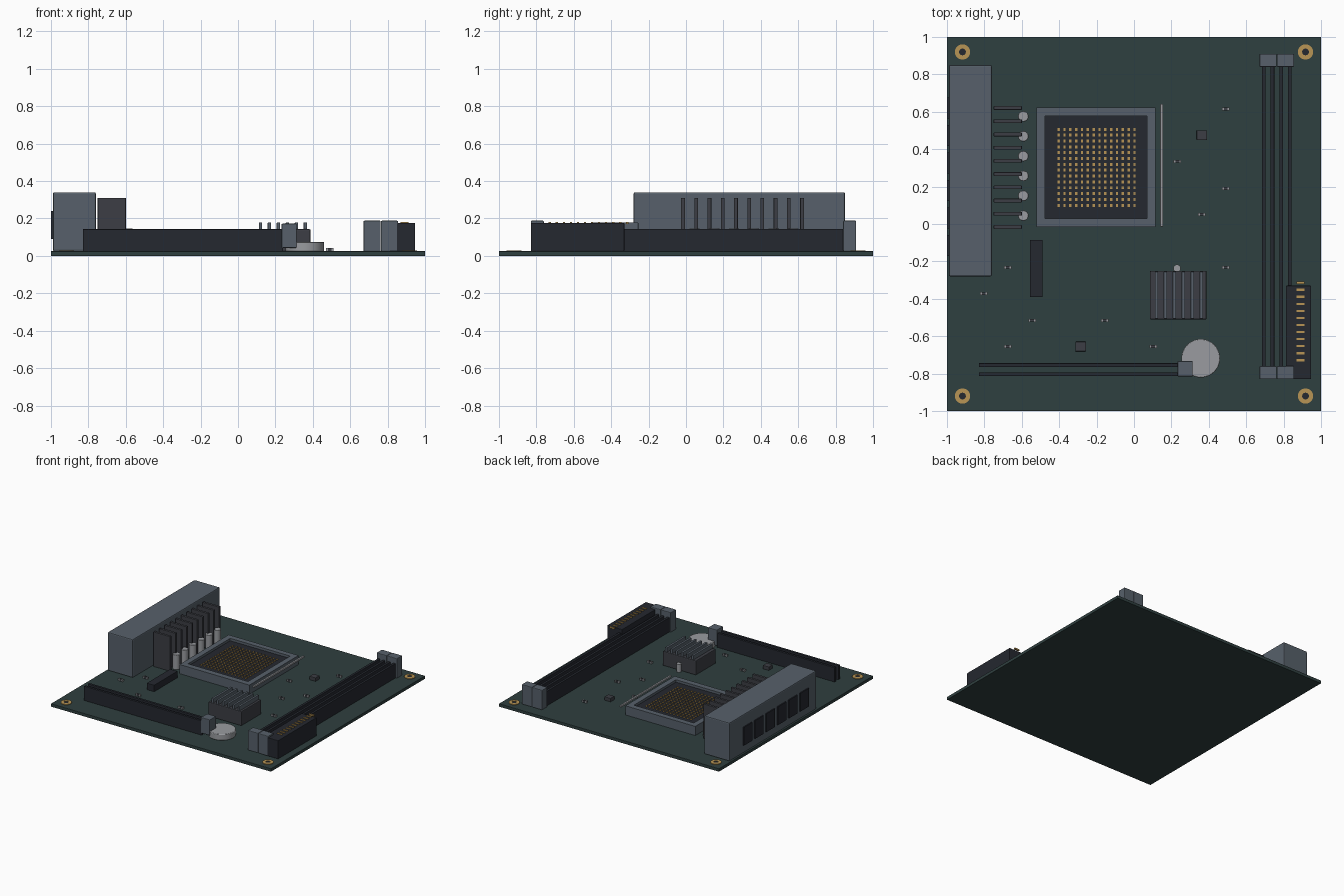
import bpy, bmesh
from mathutils import Matrix, Vector

if "Cube" in bpy.data.objects:
    bpy.data.objects.remove(bpy.data.objects["Cube"])


def mat(name, r, g, b):
    m = bpy.data.materials.new(name)
    m.diffuse_color = (r, g, b, 1)
    m.use_nodes = True
    m.node_tree.nodes["Principled BSDF"].inputs["Base Color"].default_value = m.diffuse_color
    return m


GREEN = mat("board_green", .028, .05, .05)
STEEL = mat("steel_grey", .095, .118, .145)
DARK = mat("dark_plastic", .018, .021, .029)
FIN = mat("dark_metal", .045, .048, .058)
GOLD = mat("gold", .48, .3, .09)
LIGHT = mat("bright_metal", .32, .33, .35)
TOP = 0.025


def finish(bm, name, material, bevel=0, smooth=False):
    me = bpy.data.meshes.new(name)
    bm.to_mesh(me)
    bm.free()
    ob = bpy.data.objects.new(name, me)
    bpy.context.collection.objects.link(ob)
    me.materials.append(material)
    if bevel:
        mod = ob.modifiers.new("bevel", 'BEVEL')
        mod.width, mod.segments = bevel, 2
    if smooth:
        bpy.ops.object.select_all(action='DESELECT')
        bpy.context.view_layer.objects.active = ob
        ob.select_set(True)
        bpy.ops.object.shade_smooth_by_angle()
    return ob


def boxes(name, material, items, bevel=0):
    """Each item is x0, x1, y0, y1, z0, z1."""
    bm = bmesh.new()
    for x0, x1, y0, y1, z0, z1 in items:
        m = Matrix.Translation(((x0 + x1) / 2, (y0 + y1) / 2, (z0 + z1) / 2))
        m = m @ Matrix.Diagonal((x1 - x0, y1 - y0, z1 - z0, 1))
        bmesh.ops.create_cube(bm, size=1, matrix=m)
    return finish(bm, name, material, bevel)


def cylinders(name, material, items, r, z0, z1, sides=24, bevel=0):
    bm = bmesh.new()
    for x, y in items:
        bmesh.ops.create_cone(bm, cap_ends=True, segments=sides, radius1=r, radius2=r,
                              depth=z1 - z0, matrix=Matrix.Translation((x, y, (z0 + z1) / 2)))
    return finish(bm, name, material, bevel, True)


def rings(name, material, items, r_out, r_in, z0, z1):
    bm = bmesh.new()
    for x, y in items:
        prof = [(r_in, z0), (r_out, z0), (r_out, z1), (r_in, z1), (r_in, z0)]
        vs = [bm.verts.new((x + r, y, z)) for r, z in prof]
        es = [bm.edges.new(p) for p in zip(vs, vs[1:])]
        bmesh.ops.spin(bm, geom=vs + es, cent=(x, y, 0), axis=(0, 0, 1),
                       angle=6.283185307, steps=32)
    bmesh.ops.remove_doubles(bm, verts=bm.verts, dist=1e-4)
    bmesh.ops.recalc_face_normals(bm, faces=bm.faces)
    return finish(bm, name, material, 0, True)


# Board and mounting holes
boxes("circuit_board", GREEN, [(-1, 1, -1, 1, 0, TOP)], .002)
holes = [(x, y) for x in (-.917, .917) for y in (-.92, .92)]
rings("mounting_rings", GOLD, holes, .041, .018, TOP - .003, .03)
cylinders("mounting_hole_floors", DARK, holes, .018, TOP - .003, TOP + .001)

# Rear connector block with its ports
boxes("port_block", STEEL, [(-.99, -.76, -.28, .85, TOP, .34)], .008)
boxes("ports", DARK, [(-.999, -.97, y - .055, y + .055, .09, .24)
                      for y in [-.115 + .147 * i for i in range(6)]])

# Power stage cooler fins and capacitors
boxes("power_cooler_fins", FIN, [(-.75, -.6, y - .01, y + .01, TOP, .31)
                                 for y in [-.016 + .0707 * i for i in range(10)]], .002)
cylinders("capacitors", LIGHT, [(-.592, .045 + .106 * i) for i in range(6)],
          .028, TOP, .147, 24, .003)
cylinders("small_capacitor", LIGHT, [(.23, -.237)], .02, TOP, .09)

# Processor socket: frame, bed, contacts and lever
boxes("socket_bed", DARK, [(-.476, .07, .03, .58, TOP, .08)])
boxes("socket_frame", STEEL, [(-.52, .115, -.017, .03, TOP, .1), (-.52, .115, .577, .622, TOP, .1),
                              (-.52, -.475, .03, .577, TOP, .1), (.07, .115, .03, .577, TOP, .1)])
pitch = [.0312 * (i - 6.5) for i in range(14)]
boxes("socket_contacts", GOLD, [(-.2 + a - .006, -.2 + a + .006, .303 + b - .008, .303 + b + .008,
                                 .078, .086) for a in pitch for b in pitch])
boxes("socket_lever", LIGHT, [(.14, .156, -.015, .642, .085, .101)], .004)

# Memory slots and latches
boxes("memory_slot_rails", DARK, [(x + s - .01, x + s + .01, -.78, .85, TOP, .145)
                                  for x in (.717, .81) for s in (-.023, .023)], .002)
boxes("memory_latches", STEEL, [(x - .046, x + .046, y, y + .07, TOP, .188)
                                for x in (.717, .81) for y in (-.83, .84)], .005)

# Main power connector and pins
boxes("power_connector", DARK, [(.812, .946, -.83, -.33, TOP, .176)], .003)
boxes("power_pins", GOLD, [(.868, .912, y - .006, y + .006, .17, .182)
                           for y in [-.728 + .0376 * i for i in range(12)]])

# Expansion slot and latch
boxes("expansion_slot_rails", DARK, [(-.83, .24, y - .01, y + .01, TOP, .143)
                                     for y in (-.754, -.803)], .002)
boxes("expansion_latch", STEEL, [(.233, .314, -.815, -.733, .043, .172)], .004)

# Chipset cooler
boxes("chipset_cooler_base", FIN, [(.085, .388, -.51, -.25, TOP, .143)], .006)
boxes("chipset_cooler_fins", STEEL, [(x - .009, x + .009, -.505, -.255, .14, .178)
                                     for x in [.12 + .048 * i for i in range(6)]], .002)

# Coin cell, storage connector and chips
cylinders("coin_cell", LIGHT, [(.357, -.718)], .103, TOP, .075, 48, .004)
boxes("storage_connector", DARK, [(-.557, -.489, -.39, -.085, TOP, .08)], .003)
boxes("chips", FIN, [(x - .028, x + .028, y - .026, y + .026, TOP, .055)
                     for x, y in ((.363, .475), (-.285, -.655))], .003)

# Tiny surface parts with bright end caps
spots = [(.49, .615), (.232, .335), (.49, .19), (.362, .052), (.49, -.232), (-.675, -.232),
         (-.803, -.372), (-.545, -.515), (-.157, -.515), (.102, -.655), (-.675, -.655)]
boxes("resistor_bodies", FIN, [(x - .012, x + .012, y - .007, y + .007, TOP, .042)
                               for x, y in spots])
boxes("resistor_ends", LIGHT, [(x + s - .005, x + s + .005, y - .008, y + .008, TOP, .043)
                               for x, y in spots for s in (-.015, .015)])
